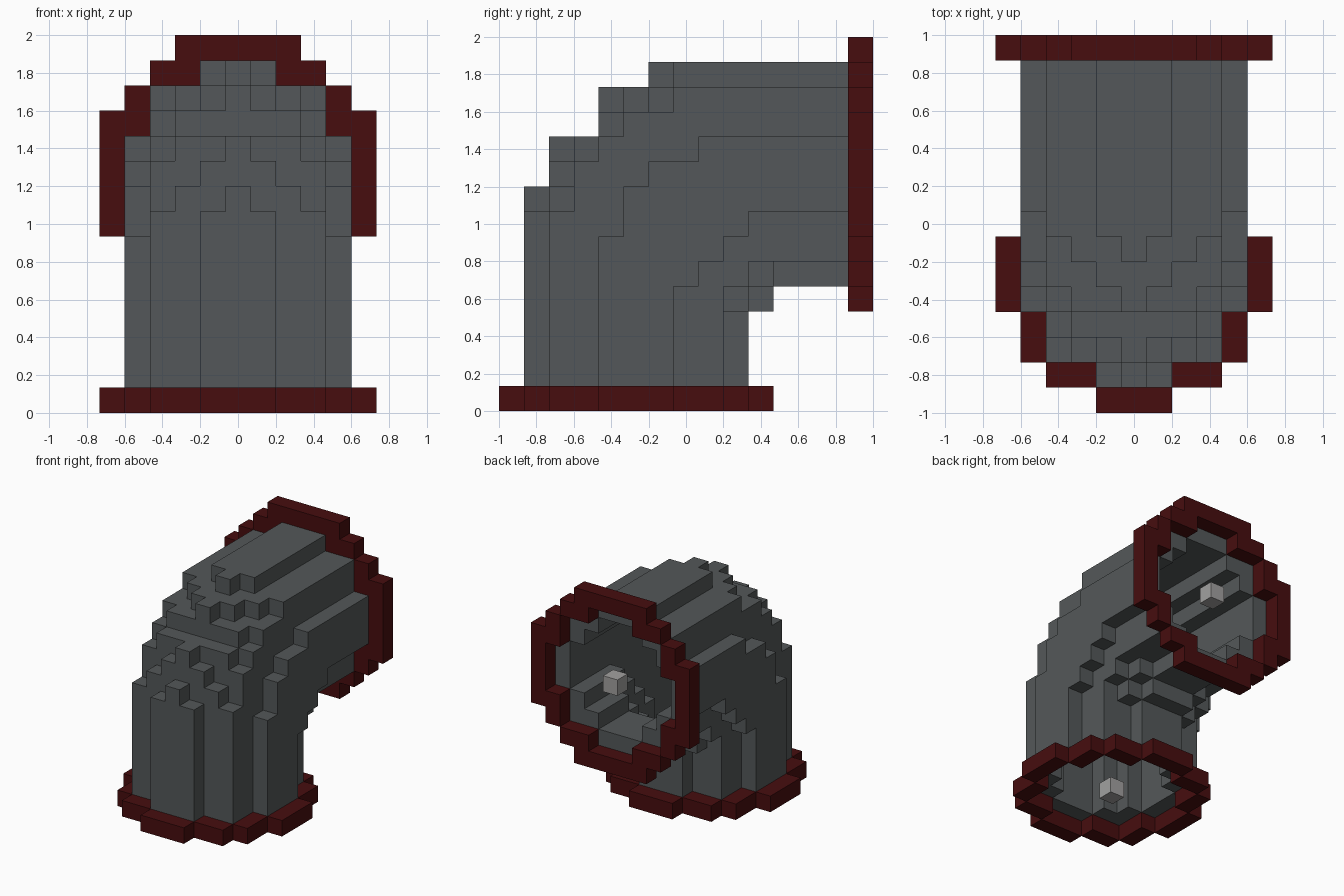
import bpy
import bmesh
from mathutils import Vector

if "Cube" in bpy.data.objects:
    bpy.data.objects.remove(bpy.data.objects["Cube"], do_unlink=True)

UNIT = 2 / 15          # edge of one block
MID_Y, MID_Z = 5, 9    # block rows at the middle of the two openings
LAST = 14
AXES = [Vector((1, 0, 0)), Vector((0, 1, 0)), Vector((0, 0, 1))]
STEPS = [(1, 0, 0), (-1, 0, 0), (0, 1, 0), (0, -1, 0), (0, 0, 1), (0, 0, -1)]


def material(name, color):
    mat = bpy.data.materials.new(name)
    mat.use_nodes = True
    mat.diffuse_color = (*color, 1)
    mat.node_tree.nodes["Principled BSDF"].inputs["Base Color"].default_value = (*color, 1)
    return mat


def neighbours(cell):
    return [tuple(a + b for a, b in zip(cell, s)) for s in STEPS]


def block_object(name, cells, mat):
    """Make one mesh from the exposed sides of a set of blocks."""
    bm = bmesh.new()
    verts = {}

    def vert(p):
        key = tuple(round(c * 2) for c in p)
        if key not in verts:
            x, y, z = p
            verts[key] = bm.verts.new((x * UNIT, (y - LAST / 2) * UNIT, (z + 0.5) * UNIT))
        return verts[key]

    for cell in sorted(cells):
        for step, other in zip(STEPS, neighbours(cell)):
            if other in cells:
                continue
            n = Vector(step)
            u = next(a for a in AXES if abs(a.dot(n)) < 0.5)
            v = n.cross(u)
            c = Vector(cell) + n / 2
            bm.faces.new([vert(c + (u * a + v * b) / 2)
                          for a, b in ((-1, -1), (1, -1), (1, 1), (-1, 1))])
    mesh = bpy.data.meshes.new(name)
    bm.to_mesh(mesh)
    bm.free()
    mesh.materials.append(mat)
    obj = bpy.data.objects.new(name, mesh)
    bpy.context.collection.objects.link(obj)
    return obj


def annulus(outer, inner):
    span = range(-5, 6)
    return [(a, b) for a in span for b in span if inner < a * a + b * b <= outer]


def lookup(steps, k, default):
    return next((j for limit, j in steps if k < limit), default)


grey = material("pipe grey", (0.088, 0.097, 0.1))
red = material("dark red", (0.063, 0.004, 0.0045))
pale = material("pale grey", (0.36, 0.355, 0.35))

# Stepped bend outlines for each slice out from the middle: (below height, row)
OUTER = [
    [(9, 1), (11, 2), (13, 4), (14, 6)],
    [(8, 1), (10, 2), (11, 3), (12, 4), (13, 5), (14, 7)],
    [(9, 2), (11, 3), (12, 4), (13, 6)],
    [(8, 2), (10, 3), (11, 4), (12, 5), (13, 7)],
    [(7, 4), (9, 5), (10, 6), (11, 8)],
]
INNER = [
    [(4, 10), (5, 11)],
    [(4, 10), (5, 11)],
    [(4, 9), (5, 10), (6, 11)],
    [(5, 9), (6, 10)],
    [(5, 7), (6, 8), (7, 9), (8, 10)],
]

# Solid elbow, running past both openings
solid = set()
for i in range(-4, 5):
    for k in range(LAST):
        start = lookup(OUTER[abs(i)], k, LAST + 1)
        end = lookup(INNER[abs(i)], k, LAST + 1)
        solid.update((i, j, k) for j in range(start, end))

# Hollow pipe: keep the outermost layer, trimmed at the openings
shell = {c for c in solid
         if c[2] > 0 and c[1] < LAST and any(n not in solid for n in neighbours(c)
                                             if n[1] <= LAST)}
block_object("elbow_pipe", shell, grey)

# Flanges around the openings
block_object("bottom_flange", {(a, MID_Y + b, 0) for a, b in annulus(27, 18)}, red)
block_object("back_flange", {(a, LAST, MID_Z + b) for a, b in annulus(30, 18)}, red)

# Small blocks in the middle of the openings
block_object("bottom_centre_block", {(0, MID_Y, 0)}, pale)
block_object("back_centre_block", {(0, LAST, MID_Z)}, pale)
